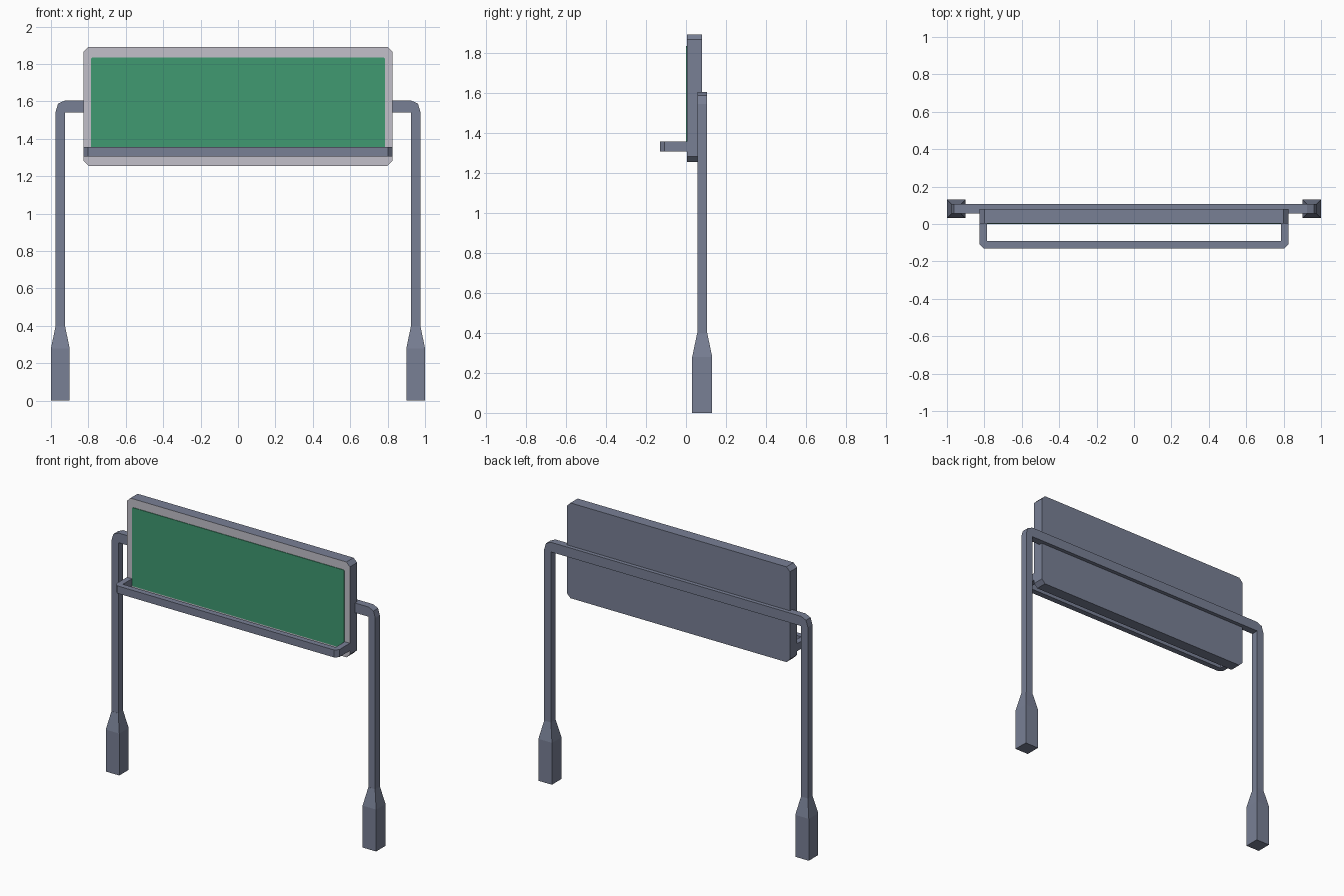
import bpy, bmesh

if "Cube" in bpy.data.objects:
    bpy.data.objects.remove(bpy.data.objects["Cube"])


def material(name, rgb):
    m = bpy.data.materials.new(name)
    m.diffuse_color = (*rgb, 1)
    m.use_nodes = True
    m.node_tree.nodes["Principled BSDF"].inputs["Base Color"].default_value = m.diffuse_color
    return m


STEEL = material("slate steel", (0.19, 0.215, 0.30))
PALE = material("pale grey", (0.54, 0.53, 0.59))
GREEN = material("sign green", (0.05, 0.32, 0.165))


def finish(bm, name, mats):
    bmesh.ops.recalc_face_normals(bm, faces=bm.faces)
    me = bpy.data.meshes.new(name)
    bm.to_mesh(me)
    bm.free()
    for m in mats:
        me.materials.append(m)
    ob = bpy.data.objects.new(name, me)
    bpy.context.collection.objects.link(ob)
    return ob


def loft(name, rings, mats=(STEEL,)):
    """Join equal-length rings of points and cap both ends."""
    bm = bmesh.new()
    loops = [[bm.verts.new(p) for p in r] for r in rings]
    n = len(loops[0])
    for a, b in zip(loops, loops[1:]):
        for i in range(n):
            j = (i + 1) % n
            bm.faces.new((a[i], a[j], b[j], b[i]))
    bm.faces.new(loops[0])
    bm.faces.new(loops[-1])
    return finish(bm, name, mats)


def cut_rect(x, z0, z1, c):
    """Rectangle in x and z with cut corners."""
    return [(-x + c, z0), (x - c, z0), (x, z0 + c), (x, z1 - c),
            (x - c, z1), (-x + c, z1), (-x, z1 - c), (-x, z0 + c)]


# Sign board: steel case with a pale front face
outline = cut_rect(0.825, 1.255, 1.892, 0.026)
board = loft("sign_board", [[(x, y, z) for x, z in outline] for y in (0.004, 0.08)],
             (STEEL, PALE))
for f in board.data.polygons:
    if f.normal.y < -0.9:
        f.material_index = 1

# Green sign face
panel = cut_rect(0.785, 1.31, 1.835, 0.006)
loft("sign_face", [[(x, y, z) for x, z in panel] for y in (0.0, 0.006)], (GREEN,))

# Portal frame: two posts and the crossbeam as one bent bar
outer = [(-0.975, 0.39), (-0.975, 1.545), (-0.962, 1.588), (-0.925, 1.605)]
inner = [(-0.925, 0.39), (-0.925, 1.54), (-0.925, 1.54), (-0.925, 1.54)]
mirror = lambda pts: [(-x, z) for x, z in reversed(pts)]
profile = outer + mirror(outer) + [(0.925, 1.54), (-0.925, 1.54), (-0.925, 0.39)]
profile = profile[:8] + [(0.925, 0.39)] + profile[8:]
loft("portal_frame", [[(x, y, z) for x, z in profile] for y in (0.057, 0.106)])

# Tapered post feet
for side, sx in (("left", -1), ("right", 1)):
    rings = []
    for z, h in ((0, 0.05), (0.28, 0.05), (0.4, 0.025)):
        rings.append([(sx * 0.95 + dx * h, 0.081 + dy * h, z)
                      for dx, dy in ((-1, -1), (1, -1), (1, 1), (-1, 1))])
    loft(side + "_foot", rings)

# Front rail: U-shaped bar with cut outer corners
rail = [(-0.825, 0.01), (-0.825, -0.108), (-0.803, -0.13),
        (0.803, -0.13), (0.825, -0.108), (0.825, 0.01),
        (0.787, 0.01), (0.787, -0.092), (-0.787, -0.092), (-0.787, 0.01)]
loft("front_rail", [[(x, y, z) for x, y in rail] for z in (1.306, 1.356)])
